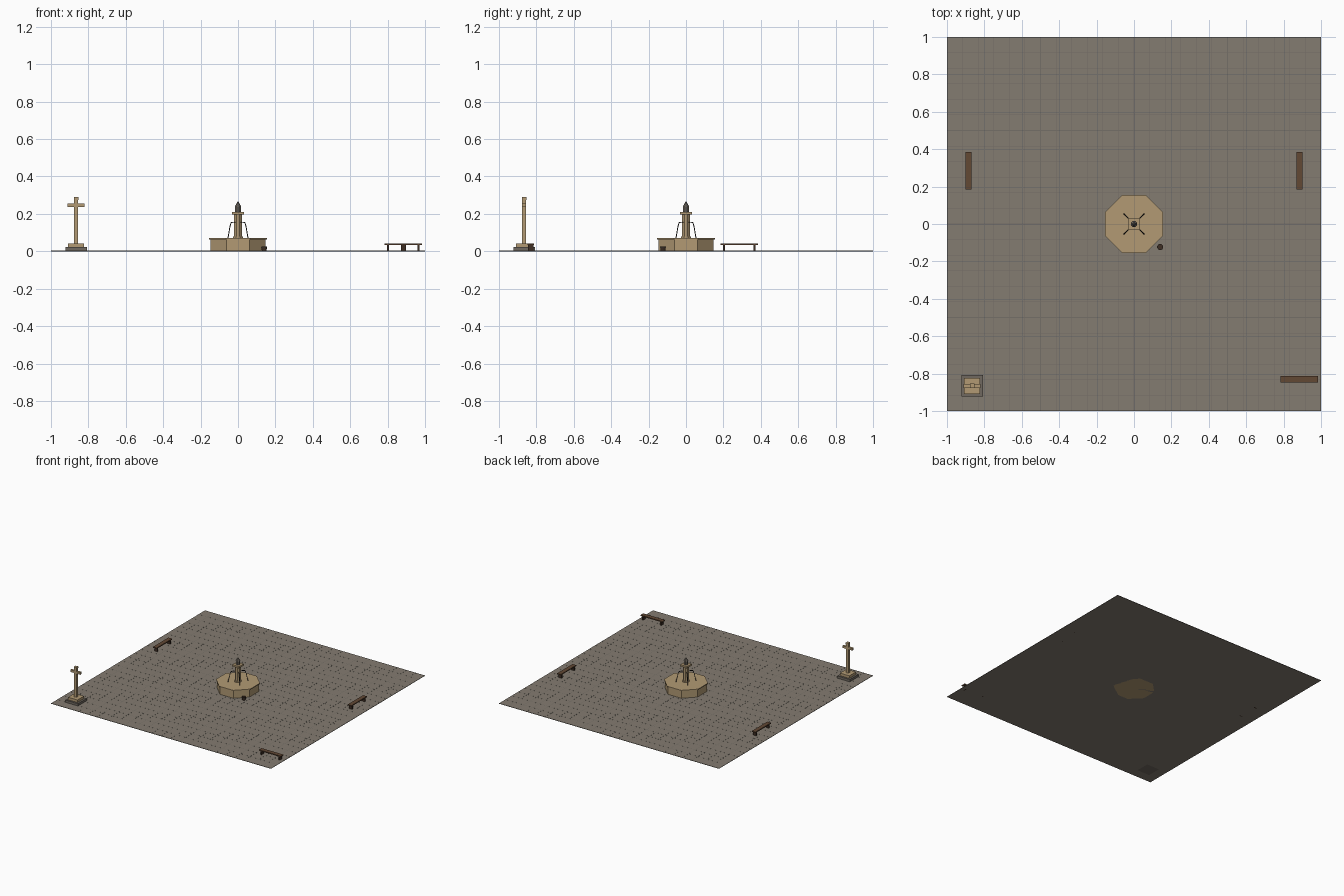
import bpy
import math
from mathutils import Vector

if "Cube" in bpy.data.objects:
    bpy.data.objects.remove(bpy.data.objects["Cube"])


def material(name, rgb):
    m = bpy.data.materials.new(name)
    lin = [(c / 255 / 12.92) if c < 11 else ((c / 255 + 0.055) / 1.055) ** 2.4 for c in rgb]
    m.diffuse_color = (*lin, 1)
    m.use_nodes = True
    m.node_tree.nodes["Principled BSDF"].inputs["Base Color"].default_value = m.diffuse_color
    return m


PAVING = material("paving", (132, 124, 113))
JOINT = material("joint", (116, 110, 103))
SAND = material("sandstone", (178, 154, 116))
STONE = material("dark_stone", (112, 105, 96))
WOOD = material("wood", (98, 72, 52))
DARK = material("dark_wood", (62, 46, 36))
IRON = material("iron", (45, 42, 40))


def finish(obj, name, mat):
    obj.name = name
    obj.data.materials.append(mat)
    return obj


def box(name, mat, x, y, z0, z1, sx, sy):
    bpy.ops.mesh.primitive_cube_add(size=1, location=(x, y, (z0 + z1) / 2))
    o = bpy.context.object
    o.scale = (sx, sy, z1 - z0)
    return finish(o, name, mat)


def prism(name, mat, x, y, z0, z1, r0, r1=None, sides=8):
    r1 = r0 if r1 is None else r1
    bpy.ops.mesh.primitive_cone_add(vertices=sides, radius1=r0, radius2=r1, depth=z1 - z0,
                                    location=(x, y, (z0 + z1) / 2),
                                    rotation=(0, 0, math.pi / sides))
    return finish(bpy.context.object, name, mat)


def tube(name, mat, points, radius):
    c = bpy.data.curves.new(name, 'CURVE')
    c.dimensions = '3D'
    c.bevel_depth = radius
    c.bevel_resolution = 1
    c.use_fill_caps = True
    s = c.splines.new('POLY')
    s.points.add(len(points) - 1)
    for p, co in zip(s.points, points):
        p.co = (*co, 1)
    o = bpy.data.objects.new(name, c)
    bpy.context.collection.objects.link(o)
    return finish(o, name, mat)


# Paved square with fine joint lines
G = 0.003
box("paved_ground", PAVING, 0, 0, 0, G, 2, 2)
N = 24
for i in range(1, N):
    p = -1 + 2 * i / N
    box("joint_row", JOINT, 0, p, G - 0.001, G + 0.0004, 1.998, 0.003)
    box("joint_column", JOINT, p, 0, G - 0.001, G + 0.0003, 0.003, 1.998)

# Octagonal fountain basin
K = 1 / math.cos(math.pi / 8)
prism("basin_wall", SAND, 0, 0, 0, 0.064, 0.148 * K)
prism("basin_rim", SAND, 0, 0, 0.064, 0.071, 0.154 * K)

# Fountain column, capital and finial
prism("column_foot", SAND, 0, 0, 0.071, 0.08, 0.028)
prism("fountain_column", SAND, 0, 0, 0.071, 0.196, 0.024)
box("capital", SAND, 0, 0, 0.196, 0.21, 0.062, 0.062)
prism("finial_shaft", STONE, 0, 0, 0.21, 0.24, 0.016)
prism("finial_tip", STONE, 0, 0, 0.24, 0.266, 0.018, 0.003)

# Four diagonal spouts
for k in range(4):
    a = math.pi / 4 + k * math.pi / 2
    d = Vector((math.cos(a), math.sin(a), 0))
    path = [d * r + Vector((0, 0, z)) for r, z in
            ((0.018, 0.156), (0.052, 0.154), (0.06, 0.135), (0.076, 0.07))]
    tube("spout", IRON, path, 0.0025)

# Bucket beside the basin
prism("bucket", DARK, 0.14, -0.123, G, 0.027, 0.013, 0.016, 12)
prism("bucket_hoop", IRON, 0.14, -0.123, 0.02, 0.023, 0.0165, 0.0165, 12)

# Market cross on two steps
CX = CY = -0.866
box("cross_lower_step", STONE, CX, CY, 0, 0.022, 0.115, 0.115)
box("cross_upper_step", SAND, CX, CY, 0.022, 0.043, 0.085, 0.085)
box("cross_shaft", SAND, CX, CY, 0.043, 0.275, 0.02, 0.02)
box("cross_arms", SAND, CX, CY, 0.238, 0.255, 0.09, 0.02)
box("cross_cap", SAND, CX, CY, 0.275, 0.29, 0.024, 0.024)


# Benches: seat with two slab legs
def bench(x, y, along_y):
    def part(name, mat, offset, z0, z1, length, width):
        if along_y:
            box(name, mat, x, y + offset, z0, z1, width, length)
        else:
            box(name, mat, x + offset, y, z0, z1, length, width)
    part("bench_seat", WOOD, 0, 0.033, 0.041, 0.2, 0.034)
    for s in (-1, 1):
        part("bench_leg", DARK, s * 0.082, 0, 0.033, 0.01, 0.028)


bench(-0.885, 0.285, True)
bench(0.885, 0.285, True)
bench(0.883, -0.83, False)
